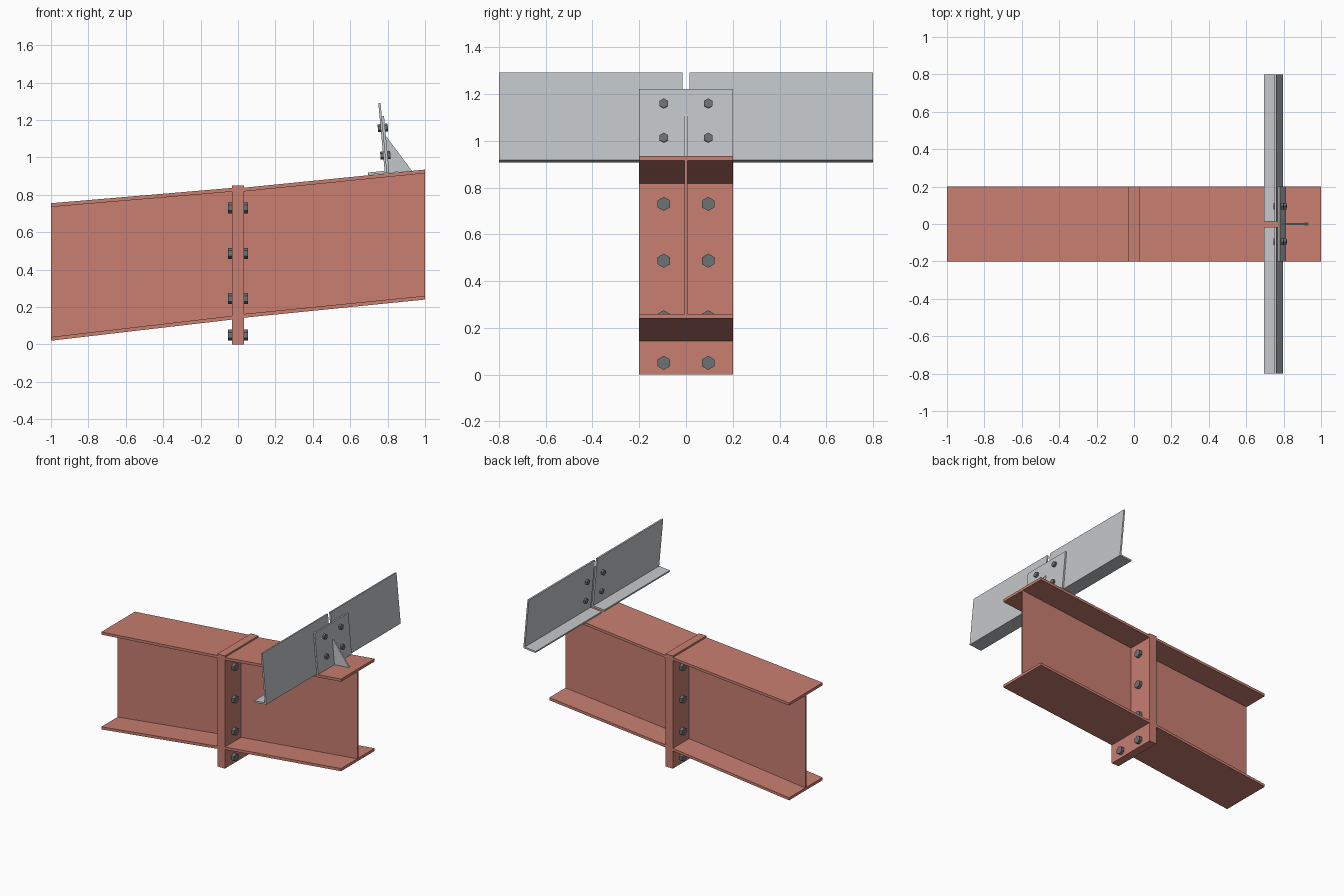
import bpy
import bmesh
from math import pi
from mathutils import Matrix, Vector

cube = bpy.data.objects.get("Cube")
if cube:
    bpy.data.objects.remove(cube, do_unlink=True)


def material(name, rgb, roughness=0.6):
    m = bpy.data.materials.new(name)
    m.use_nodes = True
    m.diffuse_color = (*rgb, 1)
    shader = m.node_tree.nodes["Principled BSDF"]
    shader.inputs["Base Color"].default_value = (*rgb, 1)
    shader.inputs["Roughness"].default_value = roughness
    return m


RED = material("primer_red", (0.58, 0.21, 0.165))
GREY = material("galvanised_grey", (0.55, 0.57, 0.585))
DARK = material("bolt_grey", (0.15, 0.17, 0.18))


def finish(bm, name, mat):
    bmesh.ops.recalc_face_normals(bm, faces=bm.faces)
    mesh = bpy.data.meshes.new(name)
    bm.to_mesh(mesh)
    bm.free()
    mesh.materials.append(mat)
    obj = bpy.data.objects.new(name, mesh)
    bpy.context.scene.collection.objects.link(obj)
    return obj


def prism(name, profile, y0, y1, mat):
    """Extrude an x-z outline from y0 to y1."""
    bm = bmesh.new()
    face = bm.faces.new([bm.verts.new((x, y0, z)) for x, z in profile])
    out = bmesh.ops.extrude_face_region(bm, geom=[face])
    moved = [v for v in out["geom"] if isinstance(v, bmesh.types.BMVert)]
    bmesh.ops.translate(bm, verts=moved, vec=(0, y1 - y0, 0))
    return finish(bm, name, mat)


def bolt(name, centre, axis, grip, head, radius):
    """Shank with a hexagonal head and nut; grip is the clamped thickness."""
    bm = bmesh.new()
    turn = Vector(axis).to_track_quat("Z", "Y").to_matrix().to_4x4()
    base = Matrix.Translation(centre) @ turn
    # Turn the hexagon so that two corners point sideways
    flat = Matrix.Rotation(pi / 2, 4, "Z")
    side = (base @ flat).to_3x3() @ Vector((1, 0, 0))
    if abs(side.y) < 0.5:
        flat = Matrix.Identity(4)
    for offset, depth, r, sides in ((-(grip + head) / 2, head, radius, 6),
                                    ((grip + head) / 2, head, radius, 6),
                                    (0, grip, radius * 0.5, 12)):
        bmesh.ops.create_cone(bm, cap_ends=True, segments=sides, radius1=r,
                              radius2=r, depth=depth,
                              matrix=base @ flat @ Matrix.Translation((0, 0, offset)))
    finish(bm, name, DARK)


# Tapered I-beams, one on each side of the splice
HALF = 0.2
FLANGE = 0.02
WEB = 0.007
PLATE = 0.031


def beam(label, x0, x1, bottom, top):
    (b0, b1), (t0, t1) = bottom, top
    prism(label + "_bottom_flange",
          [(x0, b0), (x1, b1), (x1, b1 + FLANGE), (x0, b0 + FLANGE)], -HALF, HALF, RED)
    prism(label + "_top_flange",
          [(x0, t0 - FLANGE), (x1, t1 - FLANGE), (x1, t1), (x0, t0)], -HALF, HALF, RED)
    prism(label + "_web",
          [(x0, b0 + FLANGE), (x1, b1 + FLANGE), (x1, t1 - FLANGE), (x0, t0 - FLANGE)],
          -WEB, WEB, RED)


beam("right_beam", -1, -PLATE, (0.02, 0.133), (0.755, 0.837))
beam("left_beam", PLATE, 1, (0.143, 0.24), (0.838, 0.935))

# Bolted end plates at the splice
for label, x0, x1 in (("right", -PLATE, 0), ("left", 0, PLATE)):
    prism(label + "_end_plate", [(x0, 0), (x1, 0), (x1, 0.85), (x0, 0.85)],
          -HALF, HALF, RED)
for z in (0.05, 0.245, 0.487, 0.73):
    for y in (-0.095, 0.095):
        bolt("splice_bolt", (0, y, z), (1, 0, 0), 2 * PLATE, 0.022, 0.03)

# Leaning angle purlins, with a small gap between their ends
T = 0.012
FOOT = Vector((0.797, 0.917))
TIP = Vector((0.762, 1.292))
up = (TIP - FOOT).normalized()
out = Vector((up.y, -up.x))
angle = [FOOT, TIP, TIP - out * T, FOOT - out * T + up * T,
         Vector((0.696, 0.907)) + up * T, Vector((0.696, 0.907))]
for label, y0, y1 in (("right", -0.8, -0.016), ("left", 0.014, 0.8)):
    prism(label + "_purlin", angle, y0, y1, GREY)

# Cleat plate with its triangular stiffener
cleat_top = FOOT + up * 0.304
prism("cleat_plate", [FOOT, FOOT + out * T, cleat_top + out * T, cleat_top],
      -HALF, HALF, GREY)
prism("cleat_stiffener", [FOOT + out * T, (0.93, 0.928), FOOT + up * 0.198 + out * T],
      -0.006, 0.006, GREY)

# Cleat bolts
for rise in (0.095, 0.242):
    for y in (-0.095, 0.095):
        p = FOOT + up * rise
        bolt("cleat_bolt", (p.x, y, p.y), (out.x, 0, out.y), 2 * T, 0.015, 0.021)
